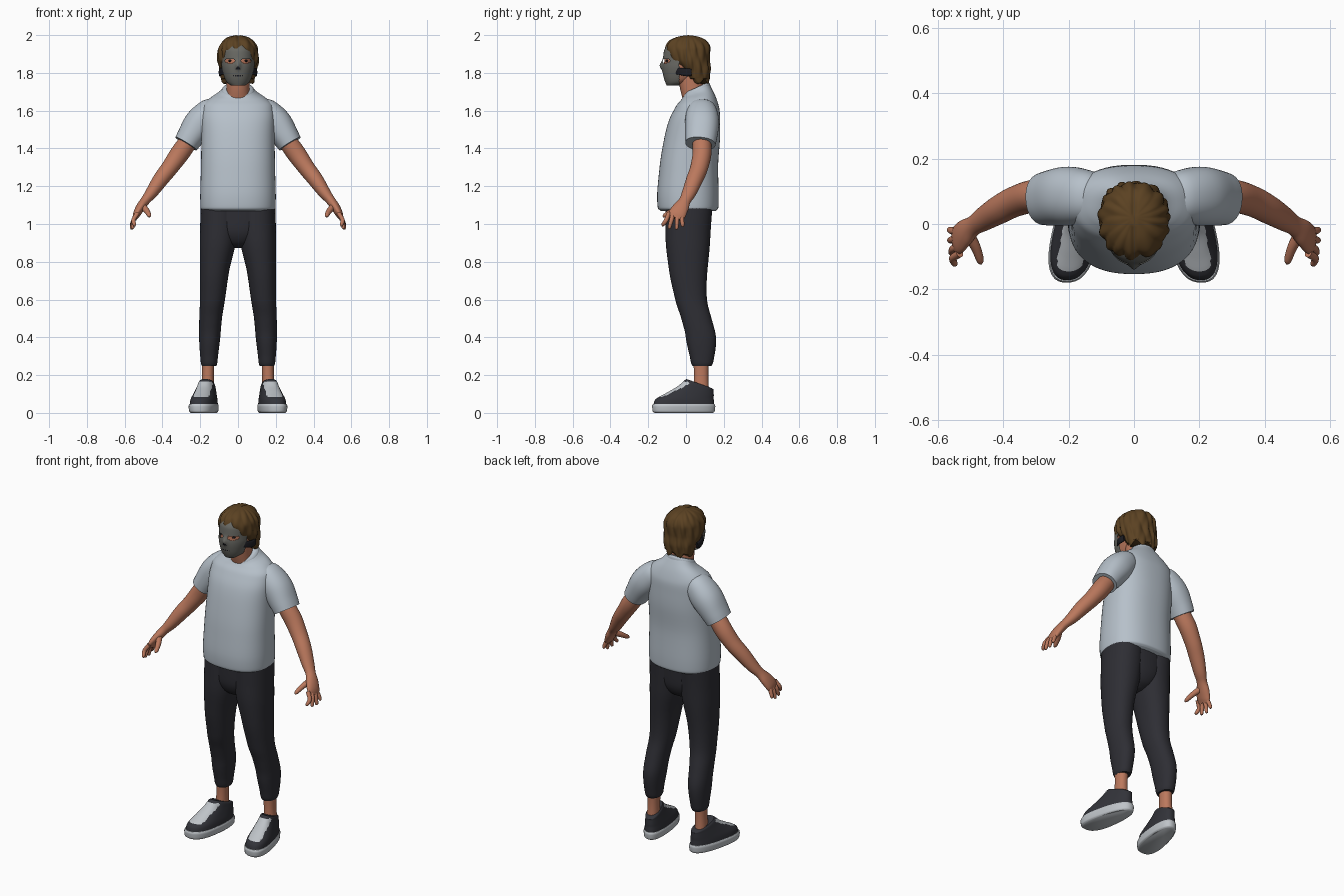
import bpy, bmesh, math
from mathutils import Vector

cube = bpy.data.objects.get("Cube")
if cube:
    bpy.data.objects.remove(cube, do_unlink=True)


def material(name, r, g, b):
    m = bpy.data.materials.new(name)
    m.use_nodes = True
    m.diffuse_color = (r, g, b, 1)
    m.node_tree.nodes["Principled BSDF"].inputs["Base Color"].default_value = (r, g, b, 1)
    return m


SHIRT = material("pale blue grey cloth", .47, .53, .59)
TROUSERS = material("charcoal cloth", .027, .027, .034)
SKIN = material("warm skin", .5, .19, .11)
HAIR = material("brown hair", .105, .054, .016)
MASK = material("grey mask", .14, .14, .125)
SHOE = material("dark shoe", .032, .033, .041)
SOLE = material("light sole", .52, .55, .58)
DARK = material("black strap", .012, .012, .016)


def smooth_rows(rows, sub):
    """Monotone cubic interpolation between the given sections."""
    rows = [tuple(r) + (0,) * (6 - len(r)) for r in rows]
    diff = [[b - a for a, b in zip(p, q)] for p, q in zip(rows, rows[1:])]

    def slope(a, b):
        return 2 * a * b / (a + b) if a * b > 0 else 0

    tan = [diff[0]]
    tan += [[slope(a, b) for a, b in zip(p, q)] for p, q in zip(diff, diff[1:])]
    tan.append(diff[-1])
    out = []
    for i in range(len(diff)):
        for k in range(sub):
            t = k / sub
            out.append([p + m * t + (3 * d - 2 * m - n) * t * t + (m + n - 2 * d) * t ** 3
                        for p, d, m, n in zip(rows[i], diff[i], tan[i], tan[i + 1])])
    out.append(list(rows[-1]))
    return out


def loft(name, rows, mats, side=1, flat=True, power=2.2, segs=40, sub=5,
         ref=(0, 1, 0), bend=None, paint=None, drop=None):
    """Skin sections (x, y, z, radius a, radius b, tilt); flat ones are level,
    the others stand square to the path."""
    bm = bmesh.new()
    secs = smooth_rows(rows, sub)
    rings = []
    for i, (x, y, z, a, b, tilt) in enumerate(secs):
        u, v = Vector((1, 0, 0)), Vector((0, 1, tilt))
        if not flat:
            p, q = secs[max(i - 1, 0)], secs[min(i + 1, len(secs) - 1)]
            t = (Vector(q[:3]) - Vector(p[:3])).normalized()
            v = Vector(ref)
            v = (v - t * v.dot(t)).normalized()
            u = v.cross(t)
        ring = []
        for k in range(segs):
            w = math.tau * k / segs
            c, s = math.cos(w), math.sin(w)
            r = (abs(c) ** power + abs(s) ** power) ** (-1 / power)
            co = Vector((x, y, z)) + u * (a * r * c) + v * (b * r * s)
            if bend:
                co = bend(co, w)
            ring.append(bm.verts.new((co.x * side, co.y, co.z)))
        rings.append(ring)
    for lo, hi in zip(rings, rings[1:]):
        for k in range(segs):
            j = (k + 1) % segs
            bm.faces.new((lo[k], lo[j], hi[j], hi[k]))
    bm.faces.new(rings[0][::-1])
    bm.faces.new(rings[-1])
    bmesh.ops.recalc_face_normals(bm, faces=bm.faces)
    if paint:
        for f in bm.faces:
            c = f.calc_center_median()
            f.material_index = paint(Vector((c.x * side, c.y, c.z)))
    if drop:
        gone = [f for f in bm.faces if drop(f.calc_center_median())]
        bmesh.ops.delete(bm, geom=gone, context="FACES")
    me = bpy.data.meshes.new(name)
    bm.to_mesh(me)
    bm.free()
    for m in mats:
        me.materials.append(m)
    ob = bpy.data.objects.new(name, me)
    bpy.context.collection.objects.link(ob)
    bpy.ops.object.select_all(action="DESELECT")
    ob.select_set(True)
    bpy.context.view_layer.objects.active = ob
    bpy.ops.object.shade_smooth_by_angle(angle=math.radians(45))
    return ob


# Shirt body and collar
loft("shirt_body", [
    (0, .012, 1.07, .183, .146), (0, .011, 1.085, .198, .16), (0, .01, 1.15, .2, .163),
    (0, .015, 1.3, .196, .155), (0, .032, 1.45, .194, .148), (0, .045, 1.55, .195, .135),
    (0, .06, 1.62, .188, .115), (0, .065, 1.665, .15, .092, .1),
    (0, .06, 1.695, .1, .076, .3), (0, .055, 1.715, .078, .066, .45)],
    [SHIRT], power=2.4, segs=56)
loft("shirt_collar", [(0, .056, 1.697, .089, .074, .4), (0, .055, 1.712, .084, .071, .45),
                      (0, .054, 1.722, .074, .064, .45)], [SHIRT])

# Hips
loft("hips", [(0, .013, 1.09, .185, .122), (0, .012, .97, .16, .116),
              (0, .012, .9, .09, .085), (0, .012, .872, .03, .04)], [TROUSERS])


def shoe_shape(co, w):
    # Narrow the heel and turn the toe outwards
    dx = (co.x - .175) * (1 - .9 * co.y)
    return Vector((.175 + dx - .17 * co.y, co.y, co.z))


def lace_rule(c):
    dx = c.x - (.175 - .17 * c.y)
    return int(abs(dx) < .04 and c.y < .015 and .083 < c.z < .165)


for side, tag in ((1, "left_"), (-1, "right_")):
    # Sleeve and arm
    loft(tag + "sleeve", [
        (.08, .08, 1.635, .025, .04), (.14, .083, 1.595, .074, .08),
        (.2, .085, 1.535, .083, .09), (.25, .08, 1.465, .072, .085),
        (.275, .076, 1.425, .066, .08)], [SHIRT], side, flat=False)
    loft(tag + "arm", [
        (.23, .085, 1.48, .045, .05), (.3, .085, 1.385, .051, .05),
        (.36, .07, 1.3, .045, .047), (.41, .045, 1.235, .041, .044),
        (.46, .015, 1.163, .032, .037), (.49, -.005, 1.125, .025, .031),
        (.515, -.025, 1.09, .024, .041), (.535, -.045, 1.055, .02, .046),
        (.546, -.056, 1.03, .012, .04)], [SKIN], side, flat=False, power=2)
    # Fingers and thumb
    for i, (base, tip, x, z) in enumerate(((-.09, -.122, .548, .988), (-.067, -.088, .558, .973),
                                           (-.045, -.05, .562, .97), (-.024, -.018, .563, .985))):
        mid = (base + tip) / 2
        loft(tag + "finger_%d" % (i + 1), [
            (.532, base, 1.058, .012, .012), (.554, mid, 1.018, .0115, .0115),
            (x, tip, z + .007, .009, .009), (x, tip, z, .004, .004)],
            [SKIN], side, flat=False, power=2, segs=14)
    loft(tag + "thumb", [
        (.506, -.03, 1.095, .018, .018), (.482, -.075, 1.068, .015, .015),
        (.47, -.112, 1.045, .011, .011), (.468, -.122, 1.038, .004, .004)],
        [SKIN], side, flat=False, power=2, segs=14)
    # Trouser leg and ankle
    loft(tag + "trouser_leg", [
        (.099, .015, 1.09, .098, .125), (.1, .012, 1, .1, .121), (.107, .01, .9, .095, .117),
        (.124, .012, .75, .077, .101), (.135, .027, .6, .066, .084),
        (.145, .055, .5, .06, .08), (.15, .079, .4, .056, .08),
        (.153, .085, .3, .047, .065), (.153, .085, .262, .043, .057),
        (.153, .085, .248, .038, .05)], [TROUSERS], side)
    loft(tag + "ankle", [(.157, .08, .28, .033, .041), (.159, .08, .2, .031, .038),
                         (.161, .08, .11, .034, .042)], [SKIN], side)
    # Shoe sole and upper with lace panel
    loft(tag + "shoe_sole", [
        (.175, -.012, 0, .06, .155), (.175, -.012, .008, .067, .164),
        (.175, -.012, .035, .07, .167), (.175, -.012, .048, .066, .163)],
        [SOLE], side, power=2.5, bend=shoe_shape)
    loft(tag + "shoe_upper", [
        (.175, -.012, .04, .066, .162), (.175, -.008, .07, .063, .155),
        (.175, .022, .1, .056, .125, -.05), (.175, .05, .128, .049, .096, -.12),
        (.175, .068, .148, .044, .077, -.3), (.175, .07, .155, .038, .068, -.36)],
        [SHOE, SOLE], side, power=2.4, segs=64, bend=shoe_shape, paint=lace_rule)
    # Mask strap and eye
    loft(tag + "mask_strap", [(.066, -.06, 1.812, .006, .017), (.086, -.03, 1.808, .006, .019),
                              (.095, .005, 1.803, .007, .021), (.094, .03, 1.803, .006, .018)],
         [DARK], side, flat=False, ref=(0, 0, 1), power=3, segs=20)
    loft(tag + "eye", [(.042, -.099, 1.857, .002, .002), (.042, -.1, 1.864, .009, .009),
                       (.042, -.099, 1.871, .002, .002)], [DARK], side, power=2, segs=16)

# Neck and head
loft("neck", [(0, .045, 1.66, .064, .062), (0, .03, 1.72, .06, .062),
              (0, .02, 1.8, .06, .064)], [SKIN])
HEAD = [(0, -.062, 1.738, .028, .03), (0, -.042, 1.755, .05, .058), (0, -.025, 1.79, .067, .086),
        (0, -.002, 1.85, .081, .114), (0, .002, 1.92, .08, .11), (0, .005, 1.965, .055, .075),
        (0, .005, 1.985, .015, .02)]
loft("head", HEAD, [SKIN])


def mask_shape(co, w):
    # Nose ridge in front, shallow hollows at the eyes
    if co.y < 0:
        nose = .014 * math.exp(-(co.x / .014) ** 2 - ((co.z - 1.84) / .022) ** 2)
        co.y -= nose
    return co


def mask_paint(c):
    nostril = 1.818 < c.z < 1.832 and abs(c.x) < (1.834 - c.z) * 1.1
    mouth = abs(c.z - 1.783) < .003 and abs(c.x) < .024 and int(abs(c.x) / .005) % 2 == 0
    return int(c.y < -.05 and (nostril or mouth))


def mask_gap(c):
    eye = ((abs(c.x) - .042) / .025) ** 2 + ((c.z - 1.864) / .013) ** 2 < 1
    return c.y > -.035 or c.z > 1.955 or eye


loft("face_mask", [(x, y, z - .006, a + .008, b + .009) for x, y, z, a, b in HEAD],
     [MASK, DARK], segs=112, sub=12, bend=mask_shape, paint=mask_paint, drop=mask_gap)


def hair_shape(co, w):
    # Wavy locks with a centre parting
    lock = abs(math.sin(7 * w + 16 * co.z + .8 * math.sin(3 * w)))
    k = .95 + .075 * lock + .02 * math.sin(13 * w - 30 * co.z)
    part = .006 * math.exp(-(co.x / .008) ** 2) if co.z > 1.93 else 0
    tips = .014 * math.sin(9 * w) if co.z < 1.765 else 0
    return Vector((co.x * k, .02 + (co.y - .02) * k, co.z - part + tips))


loft("hair", [(0, .074, 1.755, .078, .044), (0, .068, 1.765, .086, .054),
              (0, .055, 1.81, .096, .074), (0, .018, 1.87, .108, .105),
              (0, .01, 1.925, .104, .117), (0, .01, 1.965, .083, .102),
              (0, .012, 1.99, .05, .062), (0, .012, 2.0, .012, .015)],
     [HAIR], segs=120, sub=7)
hair = bpy.data.objects["hair"]
for v in hair.data.vertices:
    v.co = hair_shape(v.co.copy(), math.atan2(v.co.y - .02, v.co.x))
